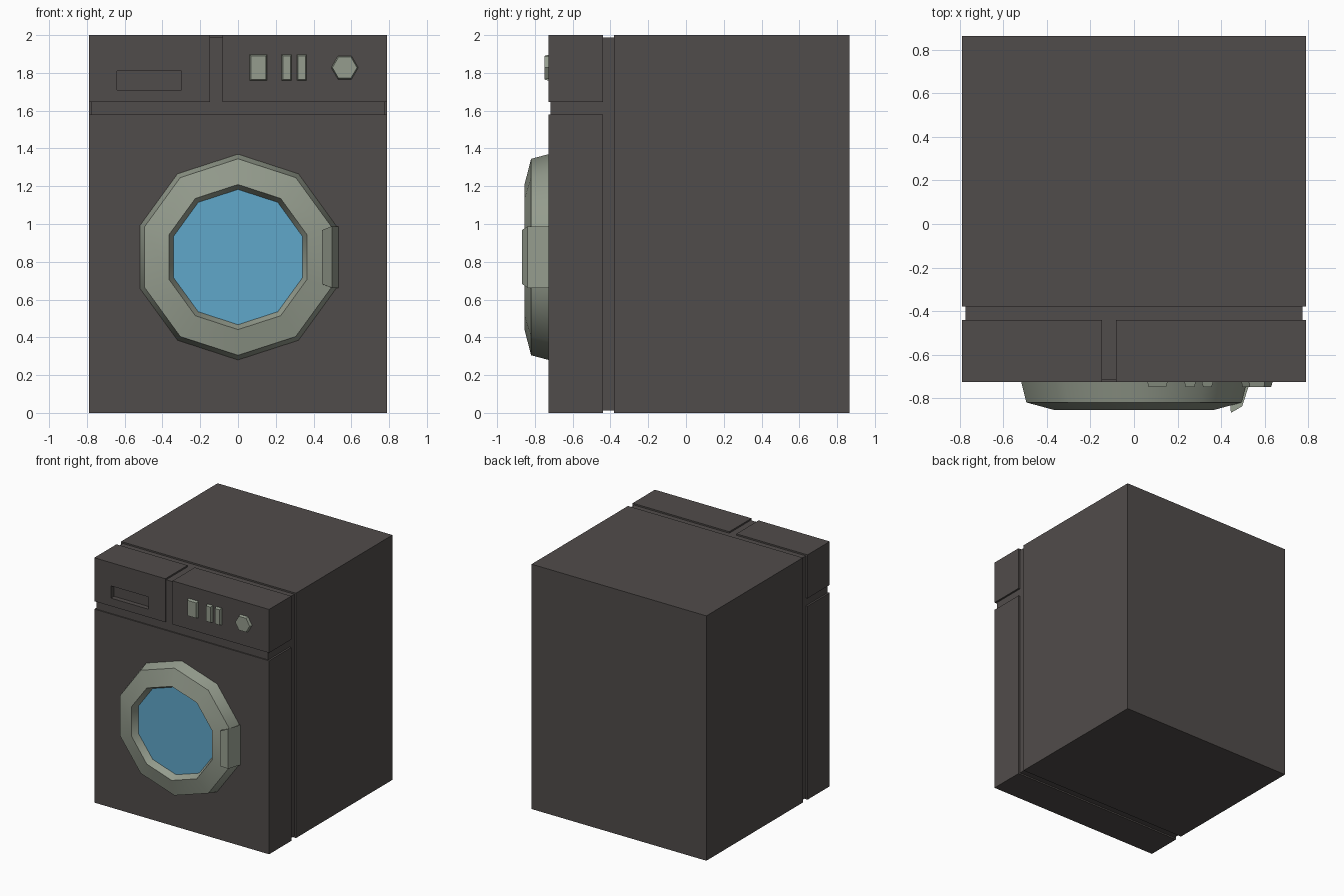
import bpy, bmesh, math

if "Cube" in bpy.data.objects:
    bpy.data.objects.remove(bpy.data.objects["Cube"])


def material(name, rgb):
    m = bpy.data.materials.new(name)
    m.diffuse_color = (*rgb, 1)
    m.use_nodes = True
    m.node_tree.nodes["Principled BSDF"].inputs["Base Color"].default_value = m.diffuse_color
    return m


CHARCOAL = material("charcoal", (0.081, 0.072, 0.069))
SAGE = material("sage_grey", (0.30, 0.335, 0.27))
BLUE = material("window_blue", (0.115, 0.39, 0.59))


def finish(name, bm, mat):
    bmesh.ops.recalc_face_normals(bm, faces=bm.faces)
    me = bpy.data.meshes.new(name)
    bm.to_mesh(me)
    bm.free()
    me.materials.append(mat)
    ob = bpy.data.objects.new(name, me)
    bpy.context.collection.objects.link(ob)
    return ob


def loft(name, rings, mat, cap_start=True, cap_end=True):
    """Skin a list of equal-length point loops."""
    bm = bmesh.new()
    rows = [[bm.verts.new(p) for p in ring] for ring in rings]
    n = len(rows[0])
    for a, b in zip(rows, rows[1:]):
        for i in range(n):
            j = (i + 1) % n
            bm.faces.new((a[i], a[j], b[j], b[i]))
    if cap_start:
        bm.faces.new(rows[0])
    if cap_end:
        bm.faces.new(rows[-1][::-1])
    return finish(name, bm, mat)


def rect(x0, x1, y, z0, z1):
    return [(x0, y, z0), (x1, y, z0), (x1, y, z1), (x0, y, z1)]


def box(name, x0, x1, y0, y1, z0, z1):
    return loft(name, [rect(x0, x1, y0, z0, z1), rect(x0, x1, y1, z0, z1)], CHARCOAL)


def polygon(n, r, y, cx, cz, start):
    return [(cx + r * math.cos(start + math.tau * i / n), y,
             cz + r * math.sin(start + math.tau * i / n)) for i in range(n)]


def boolean(target, tool, op):
    mod = target.modifiers.new("cut", 'BOOLEAN')
    mod.operation, mod.object, mod.solver = op, tool, 'EXACT'
    bpy.context.view_layer.objects.active = target
    bpy.ops.object.modifier_apply(modifier=mod.name)
    bpy.data.objects.remove(tool)


# Cabinet: back shell, recessed core and raised front panels leave the grooves
body = box("cabinet", -0.79, 0.79, -0.38, 0.865, 0, 2)
boolean(body, box("core", -0.775, 0.775, -0.717, 0, 0.012, 1.988), 'UNION')
for dims in ((-0.79, 0.79, -0.727, -0.44, 0, 1.58),
             (-0.79, -0.147, -0.727, -0.44, 1.645, 2),
             (-0.083, 0.79, -0.727, -0.44, 1.645, 2)):
    boolean(body, box("panel", *dims), 'UNION')

# Detergent drawer finger recess
boolean(body, box("recess", -0.64, -0.30, -0.9, -0.687, 1.71, 1.81), 'DIFFERENCE')

# Door ring: ten-sided lathe of (radius, y)
DOOR_Z = 0.825
profile = [(0.546, -0.722), (0.52, -0.82), (0.384, -0.855), (0.358, -0.80)]
ring = loft("door_ring", [polygon(10, r, y, 0, DOOR_Z, math.pi / 2) for r, y in profile],
            SAGE, cap_end=False)
bpy.context.view_layer.objects.active = ring
ring.select_set(True)
bpy.ops.object.shade_smooth_by_angle(angle=math.radians(35))

# Door window
bm = bmesh.new()
bm.faces.new([bm.verts.new(p) for p in polygon(10, 0.358, -0.80, 0, DOOR_Z, math.pi / 2)])
bmesh.ops.reverse_faces(bm, faces=[f for f in bm.faces if f.calc_center_median().y < 0])
glass = finish("door_window", bm, BLUE)
if glass.data.polygons[0].normal.y > 0:
    glass.data.flip_normals()

# Door handle: (x, y, half height) section stations
stations = [(0.44, -0.75), (0.445, -0.868), (0.497, -0.838), (0.534, -0.724)]
halves = [0.143, 0.143, 0.163, 0.163]
ends = [[(x, y, DOOR_Z + s * h) for (x, y), h in zip(stations, halves)] for s in (-1, 1)]
loft("door_handle", ends, SAGE)

# Control buttons
for i, (x0, x1) in enumerate(((0.06, 0.155), (0.23, 0.285), (0.31, 0.365))):
    t = 0.008
    loft(f"button_{i + 1}", [rect(x0, x1, -0.722, 1.757, 1.898),
                             rect(x0 + t, x1 - t, -0.75, 1.765, 1.89)], SAGE)

# Programme knob
loft("knob", [polygon(6, 0.073, -0.722, 0.565, 1.828, 0),
              polygon(6, 0.065, -0.75, 0.565, 1.828, 0)], SAGE)
